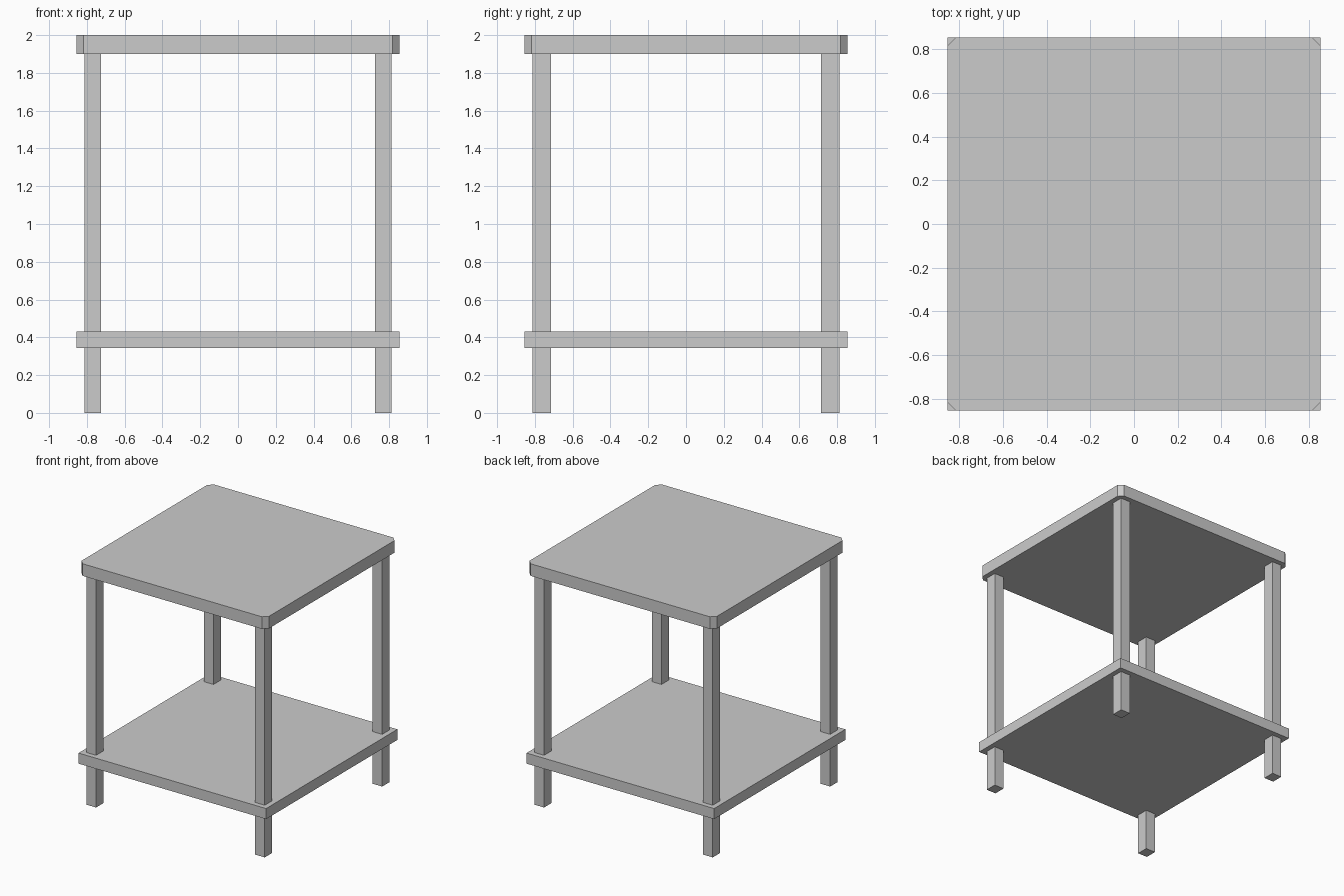
import bpy, bmesh

if "Cube" in bpy.data.objects:
    bpy.data.objects.remove(bpy.data.objects["Cube"])

def box(name, lo, hi, corner_cut=0.0):
    """Axis-aligned box, optionally with chamfered vertical edges."""
    bm = bmesh.new()
    bmesh.ops.create_cube(bm, size=1.0)
    for v in bm.verts:
        v.co = [(a + b) / 2 + c * (b - a) for a, b, c in zip(lo, hi, v.co)]
    if corner_cut:
        upright = [e for e in bm.edges
                   if abs(e.verts[0].co.z - e.verts[1].co.z) > 1e-4]
        bmesh.ops.bevel(bm, geom=upright, offset=corner_cut,
                        segments=1, affect='EDGES')
    mesh = bpy.data.meshes.new(name)
    bm.to_mesh(mesh)
    bm.free()
    obj = bpy.data.objects.new(name, mesh)
    bpy.context.collection.objects.link(obj)
    return obj

HALF = 0.855

# Table top with clipped corners, and the square lower shelf
box("table_top", (-HALF, -HALF, 1.90), (HALF, HALF, 2.0), corner_cut=0.038)
box("lower_shelf", (-HALF, -HALF, 0.343), (HALF, HALF, 0.43))

# Four legs running through the shelf up to the top
LEG_X, LEG_Y = (0.725, 0.813), (0.716, 0.813)
for y_name, sy in (("front", -1), ("back", 1)):
    for x_name, sx in (("left", -1), ("right", 1)):
        xs = sorted(sx * x for x in LEG_X)
        ys = sorted(sy * y for y in LEG_Y)
        box(f"{y_name}_{x_name}_leg", (xs[0], ys[0], 0.0), (xs[1], ys[1], 1.90))
